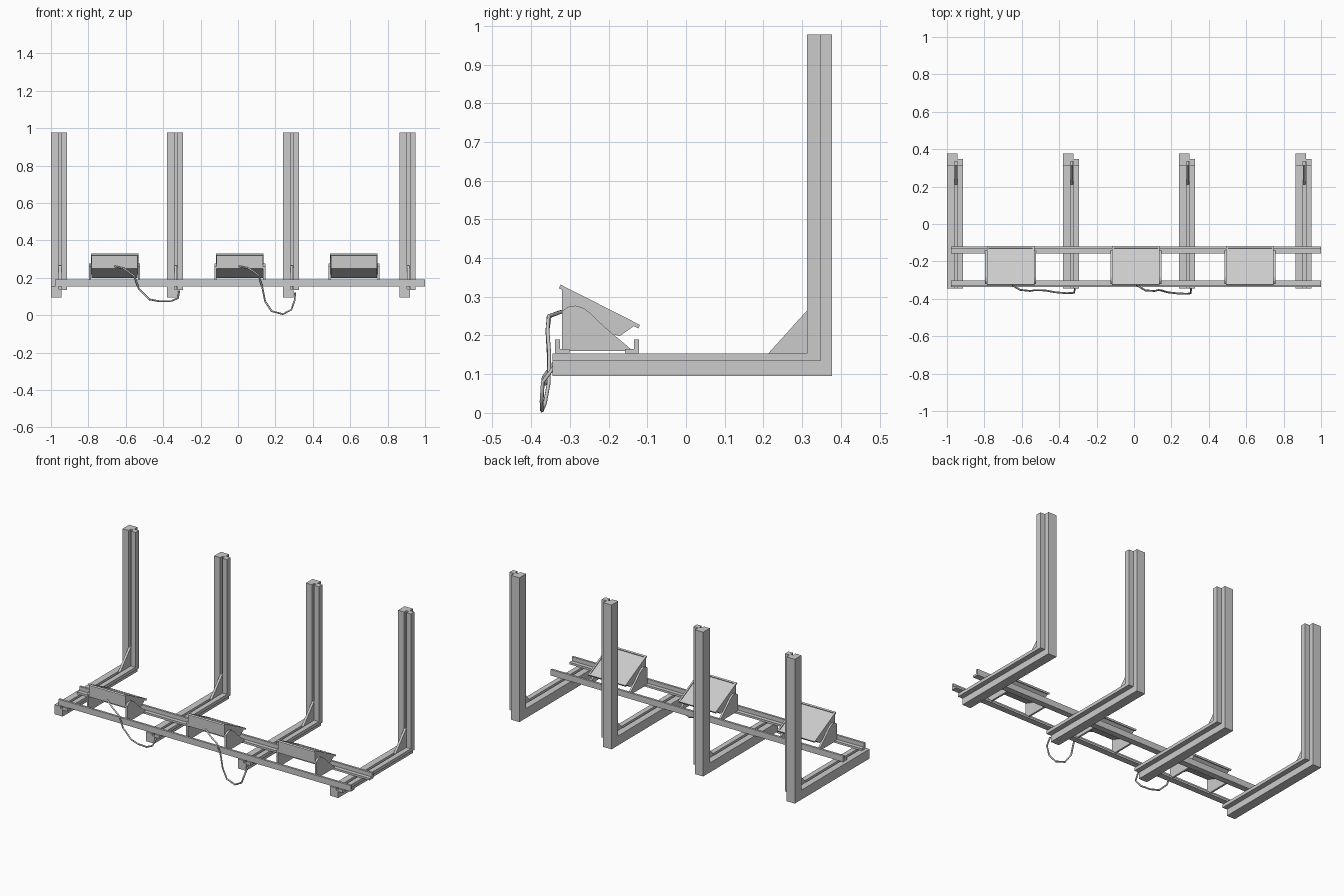
import bpy
import bmesh
from mathutils import Vector

cube = bpy.data.objects.get("Cube")
if cube:
    bpy.data.objects.remove(cube, do_unlink=True)

steel = bpy.data.materials.new("steel_grey")
steel.use_nodes = True
GREY = (0.6, 0.6, 0.6, 1)
steel.diffuse_color = GREY
steel.node_tree.nodes["Principled BSDF"].inputs["Base Color"].default_value = GREY


def prisms(name, parts):
    """Extrude side profiles (y, z) along x; parts = [(x0, x1, profile)]."""
    bm = bmesh.new()
    for x0, x1, profile in parts:
        face = bm.faces.new([bm.verts.new((x0, y, z)) for y, z in profile])
        new = bmesh.ops.extrude_face_region(bm, geom=[face])["geom"]
        verts = [g for g in new if isinstance(g, bmesh.types.BMVert)]
        bmesh.ops.translate(bm, verts=verts, vec=(x1 - x0, 0, 0))
    bmesh.ops.recalc_face_normals(bm, faces=bm.faces)
    mesh = bpy.data.meshes.new(name)
    bm.to_mesh(mesh)
    bm.free()
    mesh.materials.append(steel)
    obj = bpy.data.objects.new(name, mesh)
    bpy.context.collection.objects.link(obj)
    return obj


def ell(outer_y, outer_z, inner_y, inner_z):
    """L-shaped side outline of a foot beam joined to a post."""
    front, top = -0.345, 0.977
    return [(front, outer_z), (outer_y, outer_z), (outer_y, top),
            (inner_y, top), (inner_y, inner_z), (front, inner_z)]


# Four upright frames: grooved L beams with a corner gusset in the groove
gusset = [(0.212, 0.139), (0.212, 0.153), (0.313, 0.265), (0.336, 0.265), (0.336, 0.139)]
for i, x in enumerate((-1.0, -0.38, 0.24, 0.863)):
    prisms(f"upright_frame_{i + 1}", [
        (x, x + 0.04, ell(0.377, 0.095, 0.313, 0.153)),
        (x + 0.04, x + 0.056, ell(0.377, 0.095, 0.335, 0.14)),
        (x + 0.056, x + 0.087, ell(0.347, 0.134, 0.313, 0.153)),
    ])
    prisms(f"corner_gusset_{i + 1}", [(x + 0.041, x + 0.055, gusset)])

# Two angle-iron rails lying across the foot beams
for name, wall, inward in (("front_rail", -0.338, 1), ("back_rail", -0.121, -1)):
    prisms(name, [(-0.978, 1.0, [
        (wall, 0.153), (wall + inward * 0.037, 0.153), (wall + inward * 0.037, 0.165),
        (wall + inward * 0.013, 0.165), (wall + inward * 0.013, 0.19), (wall, 0.19)])])

# Floodlights: wedge housing, rimmed lens and a pair of arched brackets
housing = [(-0.321, 0.322), (-0.132, 0.226), (-0.172, 0.198), (-0.321, 0.25)]
arch = [(-0.321, 0.16), (-0.321, 0.262), (-0.305, 0.274), (-0.285, 0.277), (-0.265, 0.271),
        (-0.245, 0.256), (-0.225, 0.236), (-0.21, 0.222), (-0.137, 0.16)]
lens_top, lens_low = Vector((-0.327, 0.325)), Vector((-0.122, 0.221))
slope = (lens_low - lens_top).normalized()
normal = Vector((-slope.y, slope.x))


def slab(start, end, low, high):
    """Strip parallel to the lens between two distances along its slope."""
    return [lens_top + slope * s + normal * h
            for s, h in ((start, low), (end, low), (end, high), (start, high))]


length = (lens_low - lens_top).length
for i, x in enumerate((-0.66, 0.01, 0.62)):
    n = i + 1
    prisms(f"light_housing_{n}", [(x - 0.124, x + 0.124, housing)])
    prisms(f"light_lens_{n}", [(x - 0.126, x + 0.126, slab(0, length, -0.003, 0.002))])
    prisms(f"lens_rim_{n}", [
        (x - 0.127, x - 0.117, slab(0, length, -0.003, 0.007)),
        (x + 0.117, x + 0.127, slab(0, length, -0.003, 0.007)),
        (x - 0.117, x + 0.117, slab(0, 0.01, -0.003, 0.007)),
        (x - 0.117, x + 0.117, slab(length - 0.01, length, -0.003, 0.007))])
    for side, s in (("left", 1), ("right", -1)):
        prisms(f"{side}_bracket_{n}", [(x + s * 0.125, x + s * 0.136, arch)])


# Hanging cables from the first two lights to the foot beams
def cable(name, points):
    curve = bpy.data.curves.new(name, "CURVE")
    curve.dimensions = "3D"
    curve.bevel_depth = 0.005
    curve.bevel_resolution = 1
    curve.use_fill_caps = True
    spline = curve.splines.new("POLY")
    spline.points.add(len(points) - 1)
    for p, co in zip(spline.points, points):
        p.co = (*co, 1)
    curve.materials.append(steel)
    obj = bpy.data.objects.new(name, curve)
    bpy.context.collection.objects.link(obj)
    bpy.ops.object.select_all(action="DESELECT")
    obj.select_set(True)
    bpy.context.view_layer.objects.active = obj
    bpy.ops.object.convert(target="MESH")


cable("cable_1", [
    (-0.66, -0.32, 0.262), (-0.61, -0.352, 0.25), (-0.555, -0.358, 0.21), (-0.53, -0.354, 0.14),
    (-0.475, -0.355, 0.085), (-0.42, -0.365, 0.075), (-0.36, -0.37, 0.075),
    (-0.32, -0.368, 0.092), (-0.315, -0.34, 0.13)])
cable("cable_2", [
    (0.005, -0.32, 0.262), (0.06, -0.355, 0.25), (0.11, -0.358, 0.215), (0.13, -0.353, 0.15),
    (0.145, -0.355, 0.075), (0.18, -0.365, 0.022), (0.24, -0.372, 0.006),
    (0.285, -0.373, 0.03), (0.303, -0.37, 0.08), (0.305, -0.34, 0.12)])
